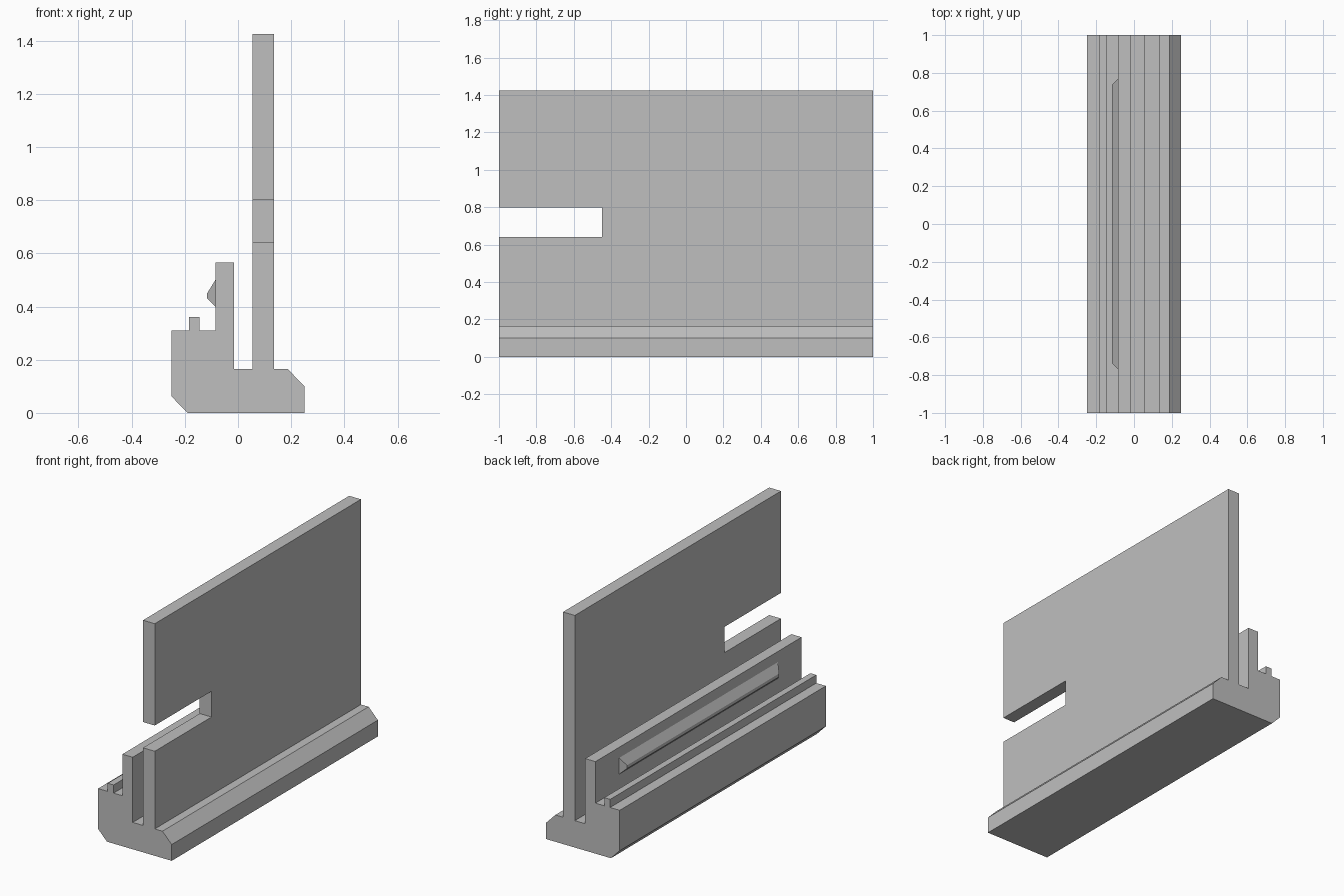
import bpy, bmesh

if "Cube" in bpy.data.objects:
    bpy.data.objects.remove(bpy.data.objects["Cube"])

grey = bpy.data.materials.new("plain_grey")
grey.diffuse_color = (0.52, 0.52, 0.52, 1)
grey.use_nodes = True
grey.node_tree.nodes["Principled BSDF"].inputs["Base Color"].default_value = grey.diffuse_color


def make(name, rings):
    """Bridge two matching outlines into a closed solid."""
    bm = bmesh.new()
    a, b = [[bm.verts.new(p) for p in ring] for ring in rings]
    bm.faces.new(a)
    bm.faces.new(b)
    for i in range(len(a)):
        j = (i + 1) % len(a)
        bm.faces.new((a[i], a[j], b[j], b[i]))
    bmesh.ops.recalc_face_normals(bm, faces=bm.faces)
    mesh = bpy.data.meshes.new(name)
    bm.to_mesh(mesh)
    bm.free()
    mesh.materials.append(grey)
    obj = bpy.data.objects.new(name, mesh)
    bpy.context.collection.objects.link(obj)
    return obj


# Rail: stepped section with small lip, upright flange, groove and chamfers
rail = [(-0.19, 0), (0.25, 0), (0.25, 0.10), (0.187, 0.165), (-0.015, 0.165),
        (-0.015, 0.565), (-0.085, 0.565), (-0.085, 0.31), (-0.145, 0.31),
        (-0.145, 0.36), (-0.185, 0.36), (-0.185, 0.31), (-0.25, 0.31), (-0.25, 0.062)]
make("base_rail", [[(x, y, z) for x, z in rail] for y in (-1, 1)])

# Tall plate with a slot open at the front edge
plate = [(-1, 0.165), (1, 0.165), (1, 1.425), (-1, 1.425),
         (-1, 0.80), (-0.45, 0.80), (-0.45, 0.642), (-1, 0.642)]
make("slotted_plate", [[(x, y, z) for y, z in plate] for x in (0.055, 0.135)])

# Catch ridge on the flange, with bevelled ends
ridge = [(-0.085, 0.50, 0.77), (-0.116, 0.45, 0.738),
         (-0.116, 0.43, 0.738), (-0.085, 0.40, 0.77)]
make("catch_ridge", [[(x, s * y, z) for x, z, y in ridge] for s in (-1, 1)])
